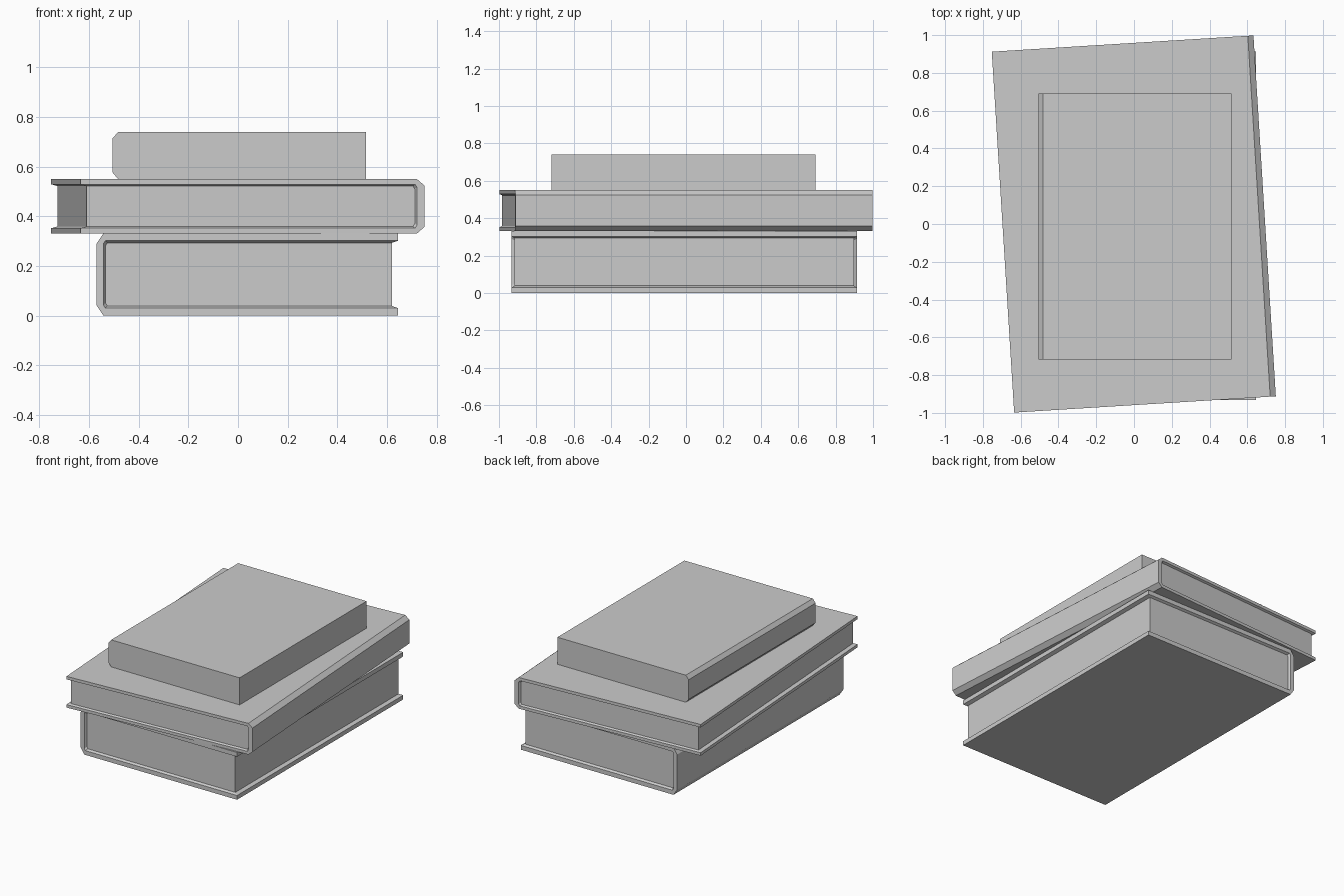
import bpy, bmesh, math

if "Cube" in bpy.data.objects:
    bpy.data.objects.remove(bpy.data.objects["Cube"])


def spine_profile(length, height, cx, cz, x0, tip, t):
    """C-shaped outline, open at +x: x0 = spine face, tip = fore-edge x, t = distance from top and bottom."""
    return [(tip, t), (x0 + cx, t), (x0, t + cz),
            (x0, height - t - cz), (x0 + cx, height - t), (tip, height - t)]


def finish(bm, name, location, angle):
    bmesh.ops.recalc_face_normals(bm, faces=bm.faces)
    mesh = bpy.data.meshes.new(name)
    bm.to_mesh(mesh)
    bm.free()
    obj = bpy.data.objects.new(name, mesh)
    obj.location = location
    obj.rotation_euler.z = math.radians(angle)
    bpy.context.collection.objects.link(obj)
    return obj


def hardback(name, length, width, height, cham, rim, page, inset, location, angle=0):
    """Book with wrapped cover and recessed pages; rim/page = (spine, board) thickness."""
    xl, xr, hw = -length / 2, length / 2, width / 2
    end_in, fore_in = inset
    outer = spine_profile(length, height, *cham, xl, xr, 0)
    lip = spine_profile(length, height, 0.008, 0.012, xl + rim[0], xr, rim[1])
    core = spine_profile(length, height, 0.008, 0.012, xl + page[0], xr - fore_in, page[1])
    bm = bmesh.new()
    ends = []
    for side in (-1, 1):
        rings = [[bm.verts.new((x, side * y, z)) for x, z in prof]
                 for prof, y in ((outer, hw), (lip, hw), (core, hw - end_in))]
        # cover rim, sloped lip and page end
        for a, b in zip(rings, rings[1:]):
            for i in range(5):
                bm.faces.new((a[i], a[i + 1], b[i + 1], b[i]))
        bm.faces.new(rings[2])
        ends.append(rings)
    f, k = ends
    # outside of the cover
    for i in range(5):
        bm.faces.new((f[0][i], f[0][i + 1], k[0][i + 1], k[0][i]))
    # fore-edge: board tips, lips and page block
    for j in (0, 5):
        for r in (0, 1):
            bm.faces.new((f[r][j], k[r][j], k[r + 1][j], f[r + 1][j]))
    bm.faces.new((f[2][0], k[2][0], k[2][5], f[2][5]))
    return finish(bm, name, location, angle)


def plain_book(name, length, width, height, cham, location):
    """Closed block with a chamfered spine."""
    prof = spine_profile(length, height, *cham, -length / 2, length / 2, 0)
    bm = bmesh.new()
    face = bm.faces.new([bm.verts.new((x, -width / 2, z)) for x, z in prof])
    ext = bmesh.ops.extrude_face_region(bm, geom=[face], use_keep_orig=True)
    moved = [g for g in ext["geom"] if isinstance(g, bmesh.types.BMVert)]
    bmesh.ops.translate(bm, verts=moved, vec=(0, width, 0))
    return finish(bm, name, location, 0)


# thick book at the bottom, spine on the left
hardback("bottom_book", 1.215, 1.845, 0.332, (0.028, 0.042),
         (0.028, 0.03), (0.036, 0.039), (0.016, 0.025), (0.0375, -0.0095, 0))
# wider book turned slightly, spine on the right
hardback("middle_book", 1.388, 1.914, 0.219, (0.03, 0.026),
         (0.03, 0.021), (0.038, 0.028), (0.014, 0.025), (-0.001, 0, 0.331), 183.55)
# small book on top
plain_book("top_book", 1.02, 1.41, 0.19, (0.022, 0.026), (0.005, -0.013, 0.55))
